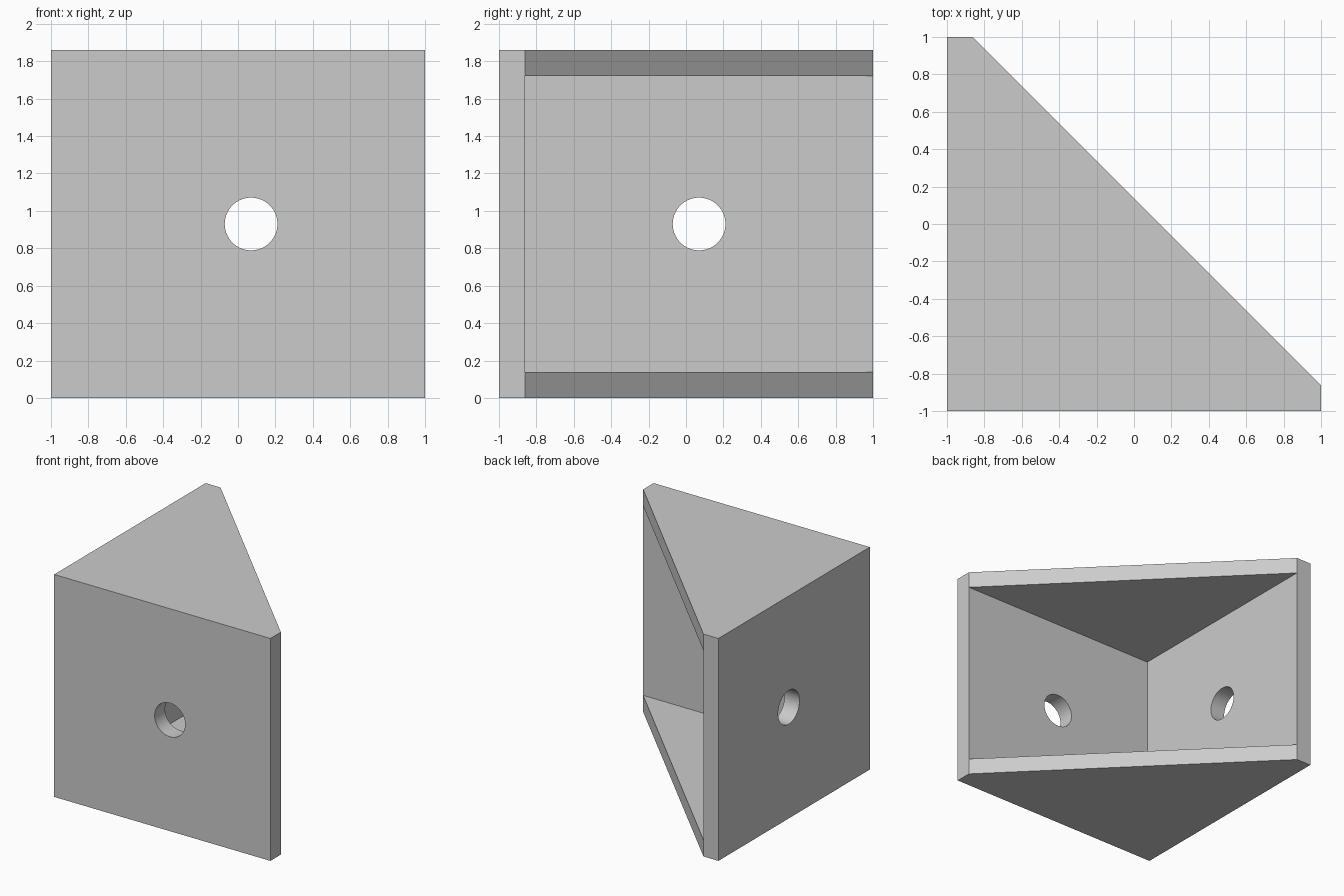
import bpy, bmesh, math
from mathutils import Matrix, Vector

if "Cube" in bpy.data.objects:
    bpy.data.objects.remove(bpy.data.objects["Cube"], do_unlink=True)

HEIGHT, WALL = 1.86, 0.138
INNER = -1 + WALL          # inside face of both walls
HOLE, HOLE_R = 0.07, 0.141

grey = bpy.data.materials.new("plain grey")
grey.use_nodes = True
colour = (0.6, 0.6, 0.6, 1)
grey.diffuse_color = colour
grey.node_tree.nodes["Principled BSDF"].inputs["Base Color"].default_value = colour


def make_object(name, bm):
    bmesh.ops.recalc_face_normals(bm, faces=bm.faces)
    mesh = bpy.data.meshes.new(name)
    bm.to_mesh(mesh)
    bm.free()
    mesh.materials.append(grey)
    obj = bpy.data.objects.new(name, mesh)
    bpy.context.collection.objects.link(obj)
    return obj


def prism(name, outline, z0, z1):
    bm = bmesh.new()
    face = bm.faces.new([bm.verts.new((x, y, z0)) for x, y in outline])
    extruded = bmesh.ops.extrude_face_region(bm, geom=[face])["geom"]
    tops = [v for v in extruded if isinstance(v, bmesh.types.BMVert)]
    bmesh.ops.translate(bm, verts=tops, vec=(0, 0, z1 - z0))
    return make_object(name, bm)


def drill(name, centre, axis):
    bm = bmesh.new()
    turn = Vector((0, 0, 1)).rotation_difference(Vector(axis)).to_matrix().to_4x4()
    bmesh.ops.create_cone(bm, cap_ends=True, segments=64, radius1=HOLE_R,
                          radius2=HOLE_R, depth=0.4,
                          matrix=Matrix.Translation(centre) @ turn)
    return make_object(name, bm)


# Corner block with a slanted open side
bracket = prism("corner_bracket",
                [(-1, -1), (1, -1), (1, INNER), (INNER, 1), (-1, 1)], 0, HEIGHT)

# Triangular pocket between the two end plates, and a screw hole in each wall
cutters = [
    prism("pocket_cutter", [(INNER, INNER), (3, INNER), (INNER, 3)],
          WALL, HEIGHT - WALL),
    drill("front_hole_cutter", (HOLE, -1, HEIGHT / 2), (0, 1, 0)),
    drill("side_hole_cutter", (-1, HOLE, HEIGHT / 2), (1, 0, 0)),
]
bpy.context.view_layer.objects.active = bracket
for cutter in cutters:
    cutter.hide_render = True
    cut = bracket.modifiers.new(cutter.name, "BOOLEAN")
    cut.operation, cut.solver, cut.object = "DIFFERENCE", "EXACT", cutter
    bpy.ops.object.modifier_apply(modifier=cut.name)
    bpy.data.objects.remove(cutter, do_unlink=True)

# Round hole walls shade smoothly, everything else stays flat
bpy.ops.object.select_all(action="DESELECT")
bracket.select_set(True)
bpy.ops.object.shade_smooth_by_angle(angle=math.radians(30))
